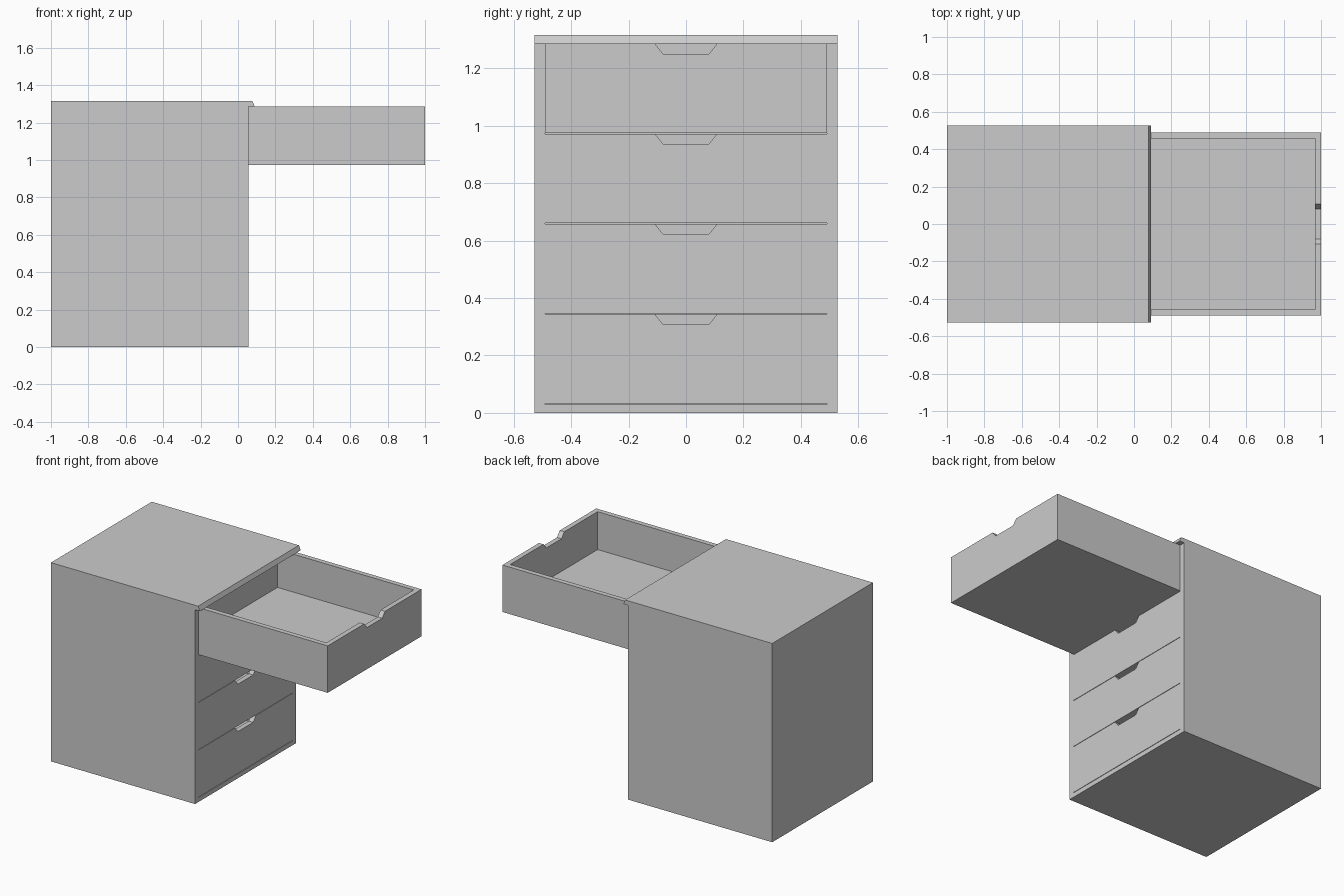
import bpy, bmesh
from mathutils import Vector

if "Cube" in bpy.data.objects:
    bpy.data.objects.remove(bpy.data.objects["Cube"])


def prism(name, points, direction):
    """Extrude a closed 3D outline along a direction vector."""
    bm = bmesh.new()
    face = bm.faces.new([bm.verts.new(p) for p in points])
    ext = bmesh.ops.extrude_face_region(bm, geom=[face])
    moved = [v for v in ext["geom"] if isinstance(v, bmesh.types.BMVert)]
    bmesh.ops.translate(bm, vec=Vector(direction), verts=moved)
    # extrusion keeps or drops the start face depending on context: close it
    open_edges = [e for e in bm.edges if e.is_boundary]
    if open_edges:
        bmesh.ops.holes_fill(bm, edges=open_edges)
    bmesh.ops.recalc_face_normals(bm, faces=bm.faces)
    mesh = bpy.data.meshes.new(name)
    bm.to_mesh(mesh)
    bm.free()
    obj = bpy.data.objects.new(name, mesh)
    bpy.context.collection.objects.link(obj)
    return obj


def box(name, lo, hi):
    outline = [(lo[0], lo[1], lo[2]), (hi[0], lo[1], lo[2]),
               (hi[0], hi[1], lo[2]), (lo[0], hi[1], lo[2])]
    return prism(name, outline, (0, 0, hi[2] - lo[2]))


def cut(obj, cutter):
    """Subtract the cutter, then remove it."""
    cutter.hide_render = True
    mod = obj.modifiers.new("cut", "BOOLEAN")
    mod.operation, mod.solver, mod.object = "DIFFERENCE", "EXACT", cutter
    bpy.context.view_layer.objects.active = obj
    bpy.ops.object.modifier_apply(modifier=mod.name)
    bpy.data.objects.remove(cutter)


FRONT, TOP, HALF = 0.055, 1.285, 0.527     # cabinet face, lid underside, half width
INNER, WALL, FLOOR = 0.49, 0.033, 0.06     # drawer half width and thicknesses
PITCH, GAP = 0.3138, 0.003

# Cabinet body with overhanging bevelled lid
side = [(-1, 0), (FRONT, 0), (FRONT, TOP), (0.09, TOP), (0.077, 1.315), (-1, 1.315)]
cabinet = prism("cabinet_body", [(x, -HALF, z) for x, z in side], (0, 2 * HALF, 0))
cut(cabinet, box("cavity_cutter", (-0.965, -INNER, TOP - 4 * PITCH), (FRONT + 0.1, INNER, TOP)))


# Drawer: hollow open box with a trapezoid finger notch in the front wall
def drawer(name, back, front, top):
    obj = box(name, (back, -INNER, top - PITCH + GAP), (front, INNER, top))
    cut(obj, box("hollow_cutter",
                 (back + WALL, -INNER + WALL, top - PITCH + GAP + FLOOR),
                 (front - WALL, INNER - WALL, top + 0.1)))
    notch = [(-0.08, -0.035), (0.08, -0.035), (0.108, 0), (0.108, 0.05),
             (-0.108, 0.05), (-0.108, 0)]
    cut(obj, prism("notch_cutter", [(front - 0.05, y, top + z) for y, z in notch], (0.1, 0, 0)))


# Top drawer pulled out, the other three closed
drawer("open_drawer", -0.064, 1.0, TOP)
for i in range(1, 4):
    drawer(f"closed_drawer_{i}", -0.96, FRONT, TOP - i * PITCH)
